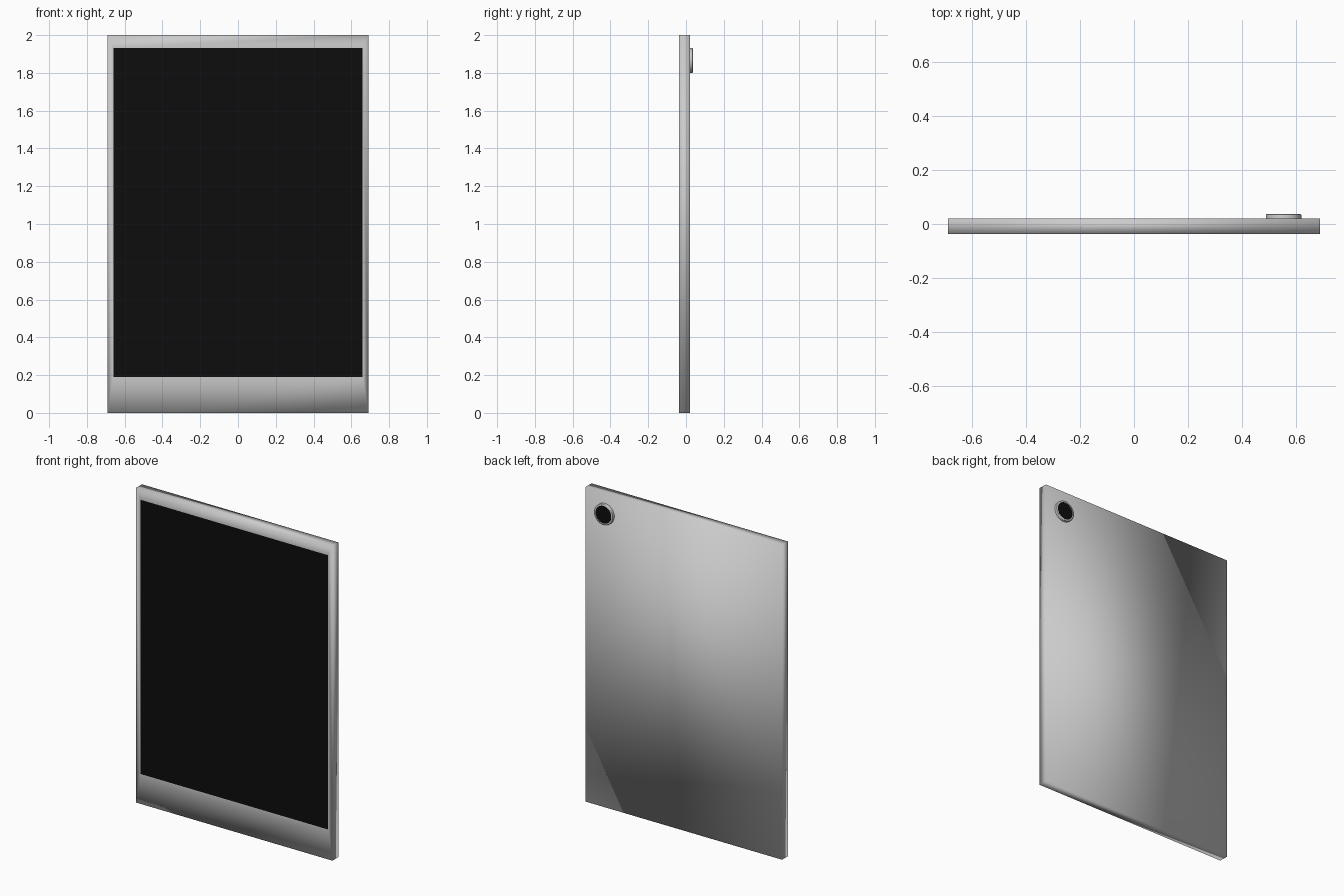
import bpy, bmesh, math
from mathutils import Matrix

if "Cube" in bpy.data.objects:
    bpy.data.objects.remove(bpy.data.objects["Cube"])

FRONT, BACK, CAM = -0.037, 0.021, 0.037
W, H = 0.69, 2.0


def material(name, v):
    m = bpy.data.materials.new(name)
    m.diffuse_color = (v, v, v, 1)
    m.use_nodes = True
    m.node_tree.nodes["Principled BSDF"].inputs["Base Color"].default_value = m.diffuse_color
    return m


def finish(name, bm, mat=None, smooth=False):
    me = bpy.data.meshes.new(name)
    bm.to_mesh(me)
    bm.free()
    ob = bpy.data.objects.new(name, me)
    bpy.context.collection.objects.link(ob)
    if mat:
        me.materials.append(mat)
    for p in me.polygons:
        p.use_smooth = smooth
    return ob


def rect(bm, x, y, z0, z1):
    return [bm.verts.new(c) for c in ((-x, y, z0), (x, y, z0), (x, y, z1), (-x, y, z1))]


black = material("black_glass", 0.004)

# Case: soft-shaded slab whose front is a frame around the screen opening
bm = bmesh.new()
rings = [rect(bm, W, BACK, 0, H), rect(bm, W, FRONT, 0, H), rect(bm, 0.66, FRONT, 0.19, 1.932)]
for a, b in zip(rings, rings[1:]):
    for i in range(4):
        j = (i + 1) % 4
        bm.faces.new((a[i], a[j], b[j], b[i]))
bm.faces.new(rings[0][::-1])
bmesh.ops.recalc_face_normals(bm, faces=bm.faces)
if bm.faces[0].normal.z > 0:  # first side is the bottom, it must face down
    bmesh.ops.reverse_faces(bm, faces=bm.faces)
finish("case", bm, smooth=True)

# Screen, flush with the frame
bm = bmesh.new()
bm.faces.new(rect(bm, 0.66, FRONT, 0.19, 1.932))
finish("screen", bm, black)


def disc(name, r, y0, y1, mat=None, bevel=0):
    bm = bmesh.new()
    bmesh.ops.create_cone(
        bm, cap_ends=True, segments=48, radius1=r, radius2=r, depth=y1 - y0,
        matrix=Matrix.Translation((0.555, (y0 + y1) / 2, 1.865)) @ Matrix.Rotation(-math.pi / 2, 4, 'X'))
    if bevel:
        rim = [e for e in bm.edges if all(v.co.y > y1 - 1e-4 for v in e.verts)]
        bmesh.ops.bevel(bm, geom=rim, offset=bevel, segments=3, profile=0.5, affect='EDGES')
    ob = finish(name, bm, mat)
    bpy.context.view_layer.objects.active = ob
    ob.select_set(True)
    bpy.ops.object.shade_smooth_by_angle(angle=math.radians(35))
    ob.select_set(False)


# Rear camera: raised rim and dark lens
disc("camera_rim", 0.066, BACK - 0.003, CAM - 0.0005, bevel=0.004)
disc("camera_lens", 0.055, BACK, CAM, black)
